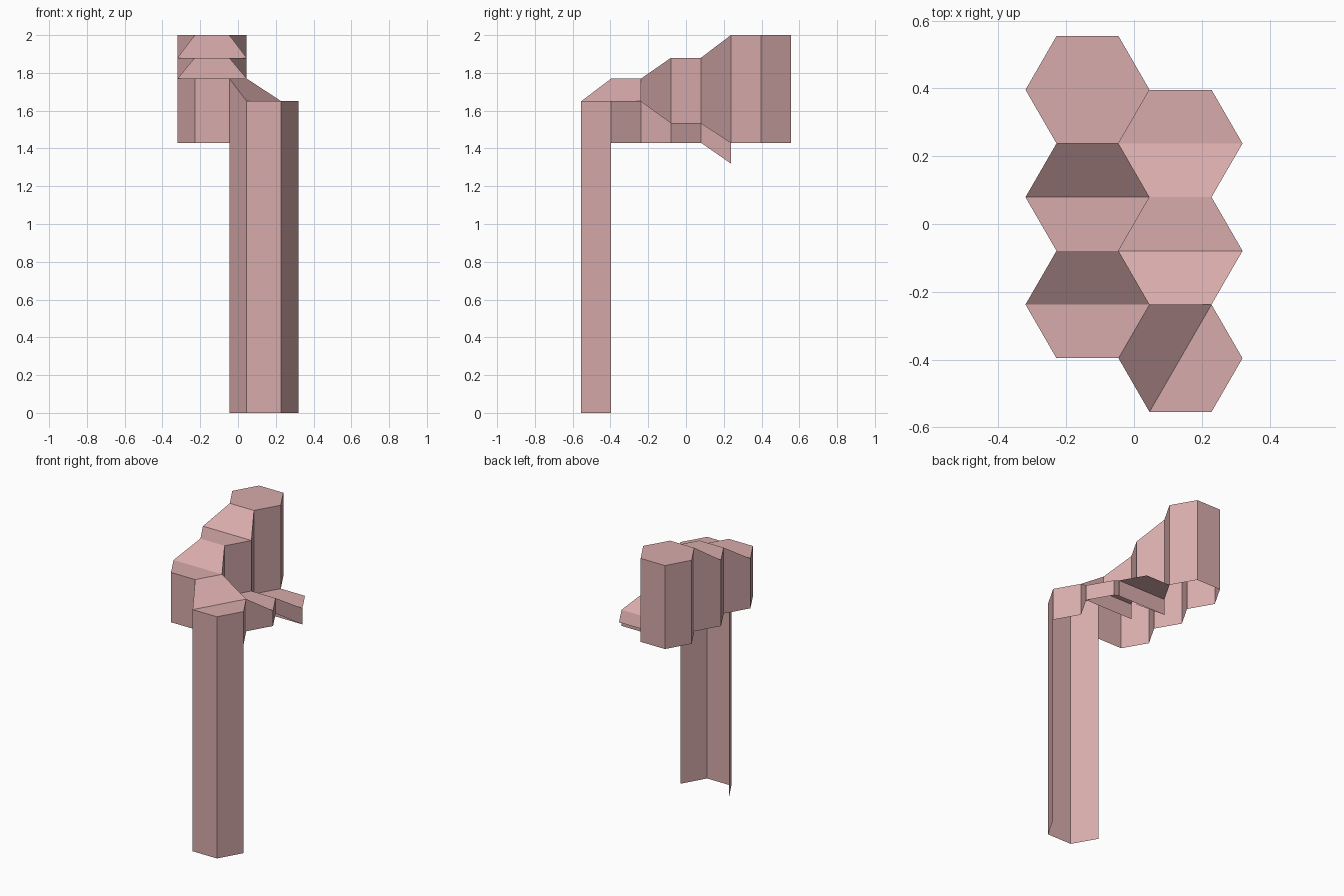
import bpy, bmesh
from math import cos, sin, pi

if "Cube" in bpy.data.objects:
    bpy.data.objects.remove(bpy.data.objects["Cube"])

R = 0.183                 # hexagon radius
H = R * sin(pi / 3)       # half height across flats
X = 0.75 * R              # column offset from centre
BASE = 1.43               # underside level of the raised cells

pink = bpy.data.materials.new("dusty_pink")
pink.diffuse_color = (0.69, 0.41, 0.41, 1)
pink.use_nodes = True
pink.node_tree.nodes["Principled BSDF"].inputs["Base Color"].default_value = pink.diffuse_color


def cell(name, x, row, low, high, raised, walls, hinge=0):
    """Open hexagonal shell. Corners run counter-clockwise from the right.
    raised: corners at the high level; hinge: corner where the top folds;
    walls: (start corner, end corner, bottom at start, bottom at end)."""
    y = row * H
    top = [high if k in raised else low for k in range(6)]
    bm = bmesh.new()

    def pt(k, z):
        a = k * pi / 3
        return bm.verts.new((x + R * cos(a), y + R * sin(a), z))

    # folded top in two halves
    for start in (hinge, hinge + 3):
        ks = [(start + i) % 6 for i in range(4)]
        bm.faces.new([pt(k, top[k]) for k in ks])
    # side walls
    for a, b, za, zb in walls:
        bm.faces.new([pt(a, za), pt(b, zb), pt(b, top[b]), pt(a, top[a])])
    bmesh.ops.remove_doubles(bm, verts=bm.verts, dist=1e-4)
    me = bpy.data.meshes.new(name)
    bm.to_mesh(me)
    bm.free()
    me.materials.append(pink)
    ob = bpy.data.objects.new(name, me)
    bpy.context.collection.objects.link(ob)


def edges(ks, z=BASE):
    return [(k, (k + 1) % 6, z, z) for k in ks]


# left column, stepping up towards the back
cell("back_tower", -X, 2.5, 2.0, 2.0, (), edges((0, 1, 2, 3, 5)))
cell("middle_step", -X, 0.5, 1.88, 2.0, (1, 2),
     edges((2, 3)) + [(5, 0, 1.535, 1.535), (0, 1, 1.535, BASE)])
cell("front_step", -X, -1.5, 1.77, 1.88, (1, 2),
     edges((2, 3, 4)) + [(0, 1, 1.65, 1.535)])

# right column: tall post, then two cells stepping down
cell("post", X, -2.5, 1.65, 1.77, (2, 3),
     edges((3, 4, 5), 0) + edges((0,)) + [(1, 2, 1.65, 1.65)], hinge=1)
cell("upper_ledge", X, -0.5, 1.535, 1.65, (4, 5),
     edges((5, 0)) + [(0, 3, BASE, BASE)])
cell("lower_ledge", X, 1.5, BASE, 1.535, (4, 5),
     [(5, 0, BASE, 1.32), (3, 4, 1.32, BASE), (0, 3, 1.32, 1.32)])
